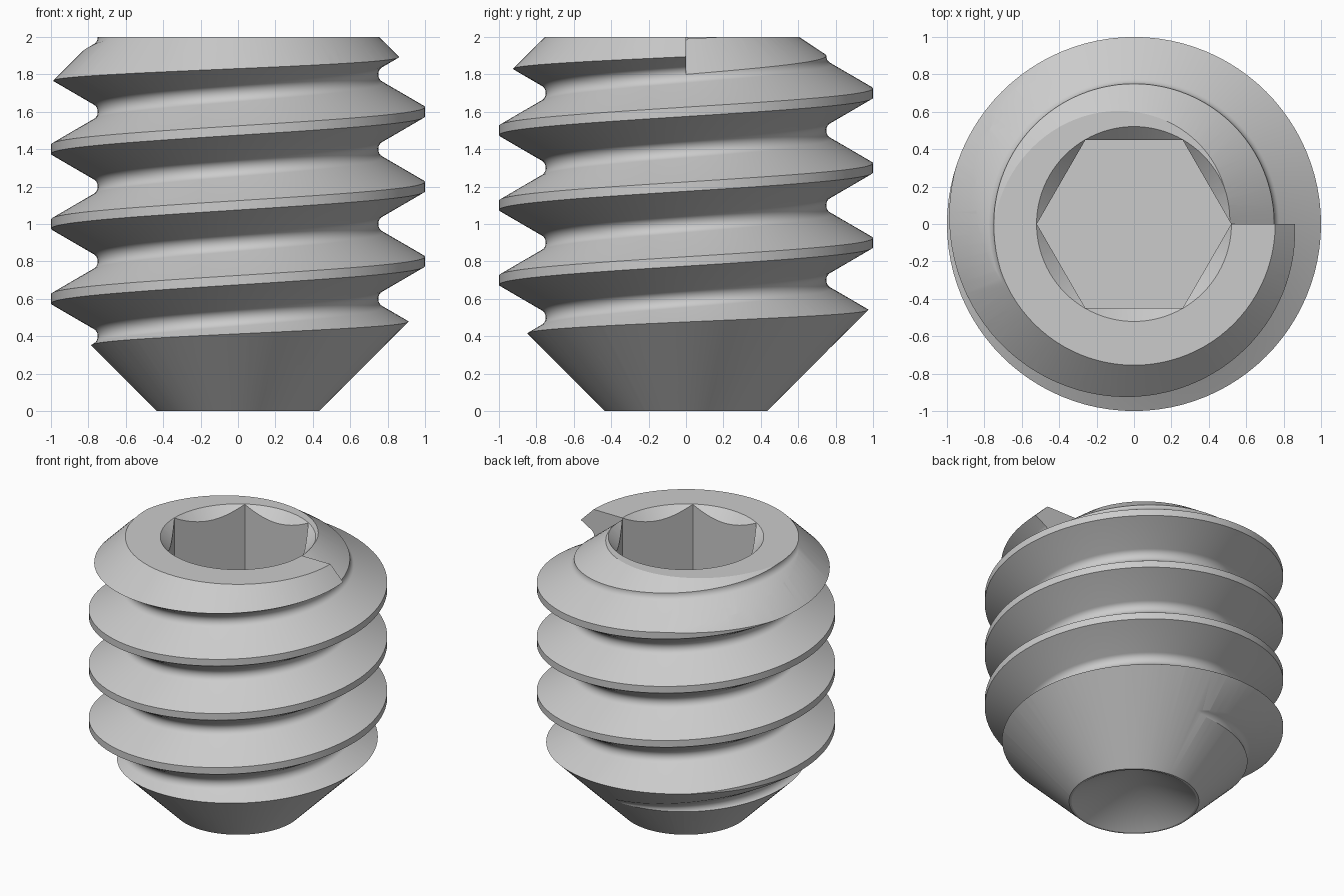
import bpy, bmesh, math

if "Cube" in bpy.data.objects:
    bpy.data.objects.remove(bpy.data.objects["Cube"])

N = 96            # segments per turn
PITCH = 0.4
TURNS = 7


def make(name, verts, faces):
    me = bpy.data.meshes.new(name)
    me.from_pydata(verts, [], faces)
    bm = bmesh.new()
    bm.from_mesh(me)
    bmesh.ops.remove_doubles(bm, verts=bm.verts, dist=1e-6)
    bmesh.ops.recalc_face_normals(bm, faces=bm.faces)
    bm.to_mesh(me)
    bm.free()
    ob = bpy.data.objects.new(name, me)
    bpy.context.collection.objects.link(ob)
    return ob


def lathe(name, prof, n):
    """Solid of revolution; profile starts and ends on the axis."""
    verts = [(0, 0, prof[0][1]), (0, 0, prof[-1][1])]
    ring = prof[1:-1]
    m = len(ring)
    for i in range(n):
        a = math.tau * i / n
        verts += [(r * math.cos(a), r * math.sin(a), z) for r, z in ring]
    faces = []
    for i in range(n):
        p, q = 2 + i * m, 2 + ((i + 1) % n) * m
        faces += [(0, q, p), (1, p + m - 1, q + m - 1)]
        faces += [(p + j, q + j, q + j + 1, p + j + 1) for j in range(m - 1)]
    return make(name, verts, faces)


# Thread profile over one pitch, root to root: round root, 60 degree flanks, flat crest
rc = 0.053
sharp = 1 - (PITCH / 2 - 0.025) * math.sqrt(3)
arc = [(sharp + rc * (2 - math.cos(math.radians(a))), rc * math.sin(math.radians(a)))
       for a in range(0, 61, 10)]
half = arc + [(1.0, PITCH / 2 - 0.025)]
prof = half + [(r, PITCH - z) for r, z in reversed(half)]
M = len(prof) - 1

# Helical rod, longer than the screw, closed at both ends
verts, faces = [], []
S = N * TURNS
for s in range(S + 1):
    a = math.tau * s / N
    for r, z in prof:
        verts.append((r * math.cos(a), r * math.sin(a),
                      z + PITCH * (s / N - 1.5 - 1)))
for s in range(S):
    for j in range(M):
        p, q = s * (M + 1) + j, (s + 1) * (M + 1) + j
        faces.append((p, q, q + 1, p + 1))
lo, hi = len(verts), len(verts) + 1
verts += [(0, 0, -PITCH * 2.5), (0, 0, PITCH * (TURNS - 1.0))]
for s in range(N):
    p, q = s * (M + 1), (s + 1) * (M + 1)
    faces.append((lo, q, p))
    p, q = (S - N + s) * (M + 1) + M, (S - N + s + 1) * (M + 1) + M
    faces.append((hi, p, q))
for j in range(M):
    faces.append((lo, j, j + 1))
    faces.append((hi, S * (M + 1) + j + 1, S * (M + 1) + j))
screw = make("set_screw", verts, faces)

# Outer limits: cup point, 45 degree tip and 45 degree top chamfer
envelope = lathe("end_shape", [(0, 0.25), (0.42, 0), (0.435, 0), (1.2, 0.765),
                               (1.2, 1.555), (0.755, 2), (0, 2)], N)
# Hex socket and its countersink
R = 0.45 / math.cos(math.pi / 6)
hexagon = lathe("hex_cutter", [(0, 1.2), (R, 1.2), (R, 2.2), (0, 2.2)], 6)
sink = lathe("countersink_cutter", [(0, 1.92), (0.441, 1.92), (0.621, 2.1), (0, 2.1)], N)

for cutter, op in ((envelope, 'INTERSECT'), (hexagon, 'DIFFERENCE'), (sink, 'DIFFERENCE')):
    cutter.hide_render = True
    mod = screw.modifiers.new(cutter.name, 'BOOLEAN')
    mod.object, mod.operation, mod.solver = cutter, op, 'EXACT'

bpy.context.view_layer.objects.active = screw
screw.select_set(True)
for mod in list(screw.modifiers):
    bpy.ops.object.modifier_apply(modifier=mod.name)
for cutter in (envelope, hexagon, sink):
    bpy.data.objects.remove(cutter)
bpy.ops.object.shade_smooth_by_angle(angle=math.radians(28))
